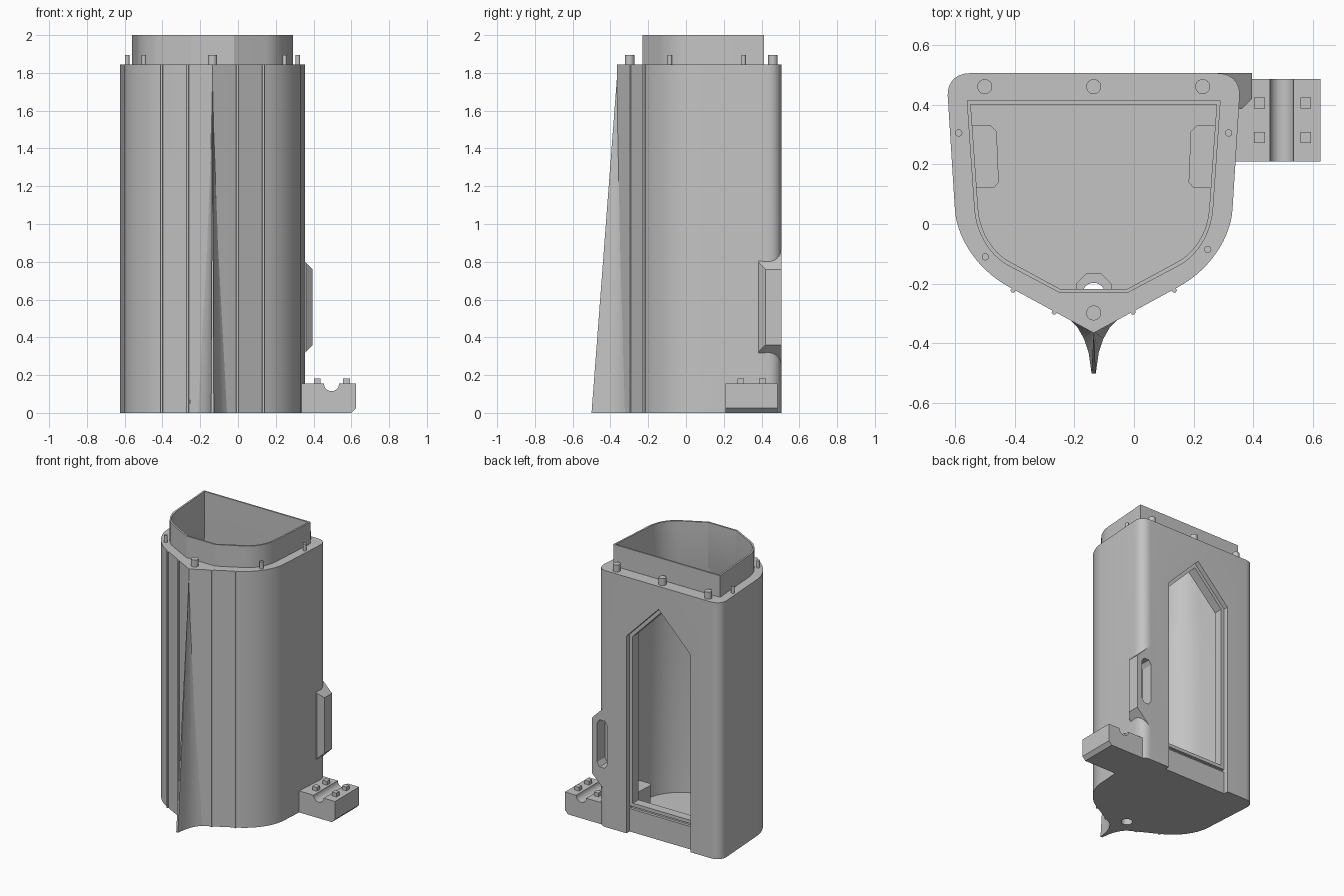
import bpy, bmesh, math
from mathutils import Matrix, Vector

cube = bpy.data.objects.get("Cube")
if cube:
    bpy.data.objects.remove(cube)

CX = -0.135  # symmetry axis of the vessel
grey = bpy.data.materials.new("plain grey")
grey.use_nodes = True
grey.diffuse_color = (0.55, 0.55, 0.55, 1)
grey.node_tree.nodes["Principled BSDF"].inputs["Base Color"].default_value = (0.55, 0.55, 0.55, 1)


def loft(name, rings):
    """Closed solid through rings of equal point count."""
    bm = bmesh.new()
    vs = [[bm.verts.new(p) for p in r] for r in rings]
    n = len(vs[0])
    bm.faces.new(vs[0])
    bm.faces.new(vs[-1])
    for a, b in zip(vs, vs[1:]):
        for i in range(n):
            j = (i + 1) % n
            bm.faces.new((a[i], a[j], b[j], b[i]))
    bmesh.ops.recalc_face_normals(bm, faces=bm.faces)
    me = bpy.data.meshes.new(name)
    bm.to_mesh(me)
    bm.free()
    me.materials.append(grey)
    ob = bpy.data.objects.new(name, me)
    bpy.context.collection.objects.link(ob)
    return ob


def prism(name, pts, z0, z1):
    return loft(name, [[(x, y, z) for x, y in pts] for z in (z0, z1)])


def prism_y(name, pts, y0, y1):
    return loft(name, [[(x, y, z) for x, z in pts] for y in (y0, y1)])


def box(name, x0, x1, y0, y1, z0, z1):
    return prism(name, [(x0, y0), (x1, y0), (x1, y1), (x0, y1)], z0, z1)


def circle(x, y, r, n=24, a0=0.0):
    return [(x + r * math.cos(a0 + math.tau * i / n), y + r * math.sin(a0 + math.tau * i / n))
            for i in range(n)]


def bend(p0, c, p1, n=10, k=0.6):
    """Rounded corner from p0 to p1 around corner point c."""
    p0, c, p1 = Vector(p0), Vector(c), Vector(p1)
    a, b = p0.lerp(c, k), p1.lerp(c, k)
    out = []
    for i in range(n + 1):
        t = i / n
        s = 1 - t
        out.append(tuple(p0 * s**3 + a * 3 * s * s * t + b * 3 * s * t * t + p1 * t**3))
    return out


def mirrored(half):
    left = [(CX - x, y) for x, y in reversed(half) if x > 1e-6]
    return [(CX + x, y) for x, y in half] + left


def at(pts, z):
    return [(x, y, z) for x, y in pts]


def apply(ob, other, op):
    m = ob.modifiers.new("cut", "BOOLEAN")
    m.operation = op
    m.solver = "EXACT"
    m.object = other
    other.hide_render = True
    bpy.context.view_layer.objects.active = ob
    bpy.ops.object.modifier_apply(modifier=m.name)
    bpy.data.objects.remove(other)


# Plan outlines
outer = mirrored(bend((0.415, 0.505), (0.492, 0.505), (0.489, 0.43))
                 + bend((0.465, 0.05), (0.454, -0.118), (0.285, -0.21), 14) + [(0, -0.365)])
neck_out = mirrored([(0.425, 0.413)] + bend((0.4, 0.05), (0.39, -0.085), (0.285, -0.14)) + [(0.115, -0.23)])
neck_in = mirrored([(0.412, 0.401)] + bend((0.387, 0.05), (0.378, -0.078), (0.278, -0.128)) + [(0.112, -0.218)])
cavity = mirrored([(0.44, 0.405)] + bend((0.415, 0.05), (0.405, -0.1), (0.27, -0.175)) + [(0.03, -0.295)])

# Shell with neck and grip block on the back corner
body = prism("body_shell", outer, 0, 1.845)
grip = prism_y("grip", [(0.395, 0.36), (0.395, 0.76), (0.27, 0.885), (0.27, 0.235)], 0.385, 0.505)
apply(grip, prism("grip_chamfer", [(0.345, 0.37), (0.42, 0.37), (0.42, 0.445)], 0, 1), "DIFFERENCE")
apply(body, grip, "UNION")
apply(body, prism("neck", neck_out, 1.8, 2.0), "UNION")
apply(body, loft("cavity", [at(cavity, 0.03), at(cavity, 1.5), at(neck_in, 1.68), at(neck_in, 2.1)]),
      "DIFFERENCE")


# Pointed back doorway: shallow outer recess and smaller through opening
def arch(w, base, shoulder, peak):
    return [(CX - w, base), (CX + w, base), (CX + w, shoulder), (CX, peak), (CX - w, shoulder)]


apply(body, prism_y("door_recess", arch(0.255, -0.1, 1.42, 1.68), 0.47, 0.6), "DIFFERENCE")
apply(body, prism_y("door_opening", arch(0.23, 0.21, 1.41, 1.645), 0.3, 0.6), "DIFFERENCE")
apply(body, box("sill_groove", CX - 0.255, CX + 0.255, 0.45, 0.6, 0.165, 0.185), "DIFFERENCE")

# Finger slot in the grip
slot = [(0.275, 0.45), (0.295, 0.42), (0.335, 0.42), (0.355, 0.45),
        (0.355, 0.73), (0.335, 0.76), (0.295, 0.76), (0.275, 0.73)]
apply(body, prism_y("slot", slot, 0.415, 0.6), "DIFFERENCE")

# Drain boss, drain hole and small front port
boss = prism("drain_boss", circle(CX, -0.225, 0.065, 8, math.pi / 8), 0.02, 0.06)
for part in (body, boss):
    apply(part, prism("drain", circle(CX, -0.235, 0.038), -0.1, 0.2), "DIFFERENCE")
apply(body, prism_y("port", circle(-0.26, 0.06, 0.01, 12), -0.4, -0.2), "DIFFERENCE")

# Inner floor blocks against both side walls
for side, label in ((1, "left"), (-1, "right")):
    pts = [(0.43, 0.33), (0.345, 0.33), (0.325, 0.31), (0.318, 0.14), (0.335, 0.12), (0.43, 0.12)]
    prism(label + "_inner_block", [(CX + side * x, y) for x, y in pts], 0.02, 0.19)

# Tapering front fin with concave flanks
fin = mirrored([(0.085, -0.315), (0.055, -0.345), (0.032, -0.385), (0.017, -0.43), (0.007, -0.5)])
tip = [(CX + (x - CX) * 0.03, -0.355 + (y + 0.355) * 0.06) for x, y in fin]
loft("front_fin", [at(fin, 0), at(tip, 1.8)])

# Thin vertical ribs on the front
for x, y in ((0.27, -0.222), (0.132, -0.295)):
    for s in (1, -1):
        prism("front_rib", circle(CX + s * x, y, 0.009, 6), 0, 1.845)

# Locating pegs on the rim
for x, y in ((-0.5, 0.46), (CX, 0.46), (0.23, 0.46), (CX, -0.298)):
    prism("rim_peg", circle(x, y, 0.025), 1.83, 1.895)
for x, y in ((-0.587, 0.305), (0.317, 0.305), (-0.498, -0.11), (0.247, -0.085)):
    prism("small_rim_peg", circle(x, y, 0.012, 16), 1.83, 1.895)

# Side bracket with a half-round channel and four studs
groove = [(0.495 + 0.04 * math.cos(a), 0.155 + 0.04 * math.sin(a))
          for a in (-math.pi * i / 10 for i in range(11))]
prism_y("side_bracket", [(0.3, 0), (0.6, 0), (0.625, 0.025), (0.625, 0.155)] + groove + [(0.3, 0.155)],
        0.21, 0.485)
for x in (0.42, 0.575):
    for y in (0.29, 0.405):
        box("bracket_stud", x - 0.018, x + 0.018, y - 0.018, y + 0.018, 0.15, 0.182)

# Smooth the curves, keep the edges crisp
for ob in bpy.context.view_layer.objects:
    ob.select_set(ob.type == "MESH" and grey.name in ob.data.materials)
bpy.context.view_layer.objects.active = body
bpy.ops.object.shade_smooth_by_angle(angle=math.radians(25))
